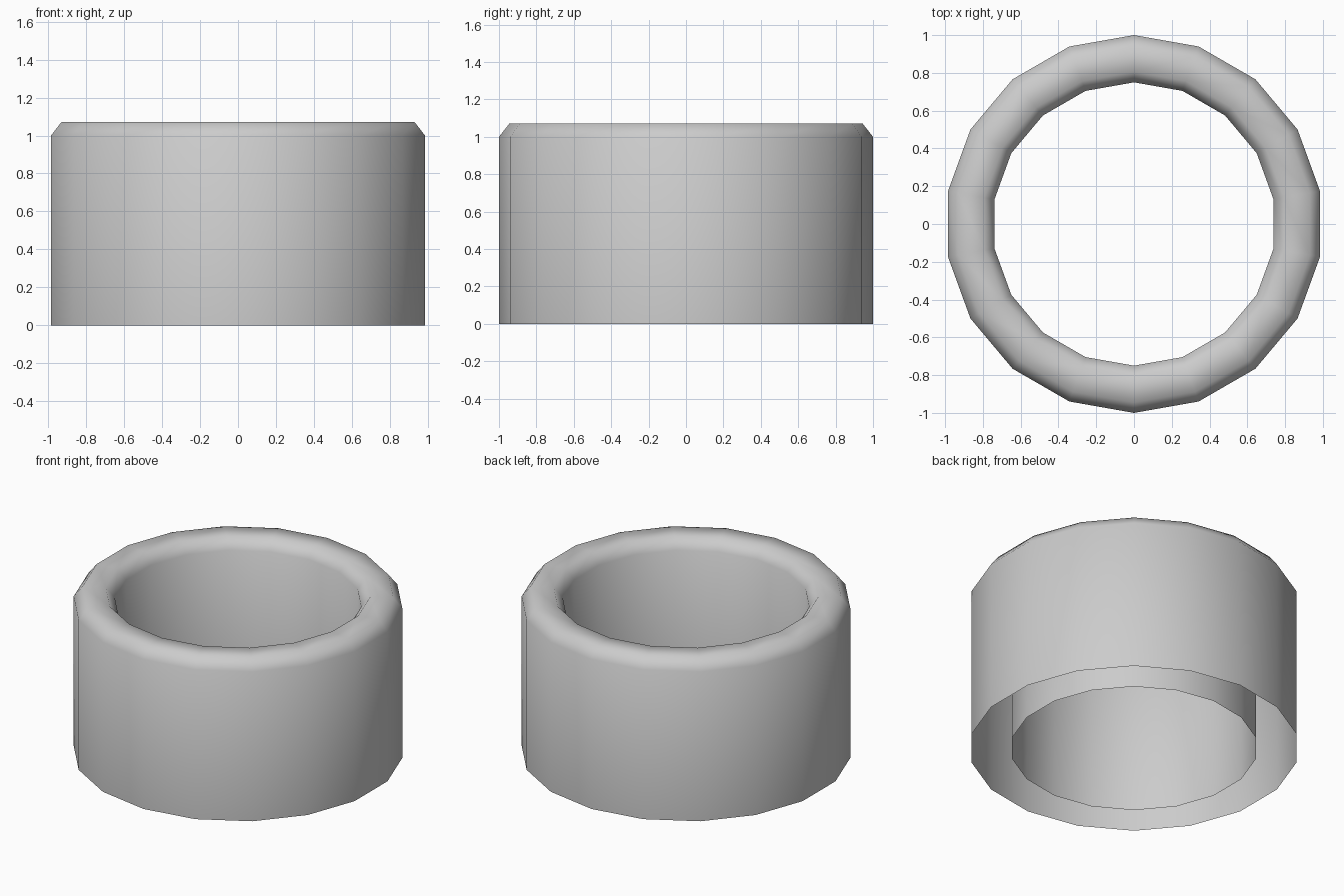
import bpy, bmesh, math

if "Cube" in bpy.data.objects:
    bpy.data.objects.remove(bpy.data.objects["Cube"])

SIDES = 18

# Open-bottomed double wall: outer wall, bevelled rim, inner wall (radius, z)
profile = [(1.0, 0.0), (1.0, 1.0), (0.945, 1.07),
           (0.805, 1.07), (0.75, 1.0), (0.75, 0.0)]

bm = bmesh.new()
rings = []
for r, z in profile:
    ring = []
    for i in range(SIDES):
        a = math.pi / 2 + 2 * math.pi * i / SIDES
        ring.append(bm.verts.new((r * math.cos(a), r * math.sin(a), z)))
    rings.append(ring)

# Skin neighbouring rings; the underside stays open
for lower, upper in zip(rings, rings[1:]):
    for i in range(SIDES):
        j = (i + 1) % SIDES
        face = bm.faces.new((lower[i], lower[j], upper[j], upper[i]))
        face.smooth = True

mesh = bpy.data.meshes.new("hollow_ring")
bm.to_mesh(mesh)
bm.free()
bpy.context.collection.objects.link(bpy.data.objects.new("hollow_ring", mesh))
